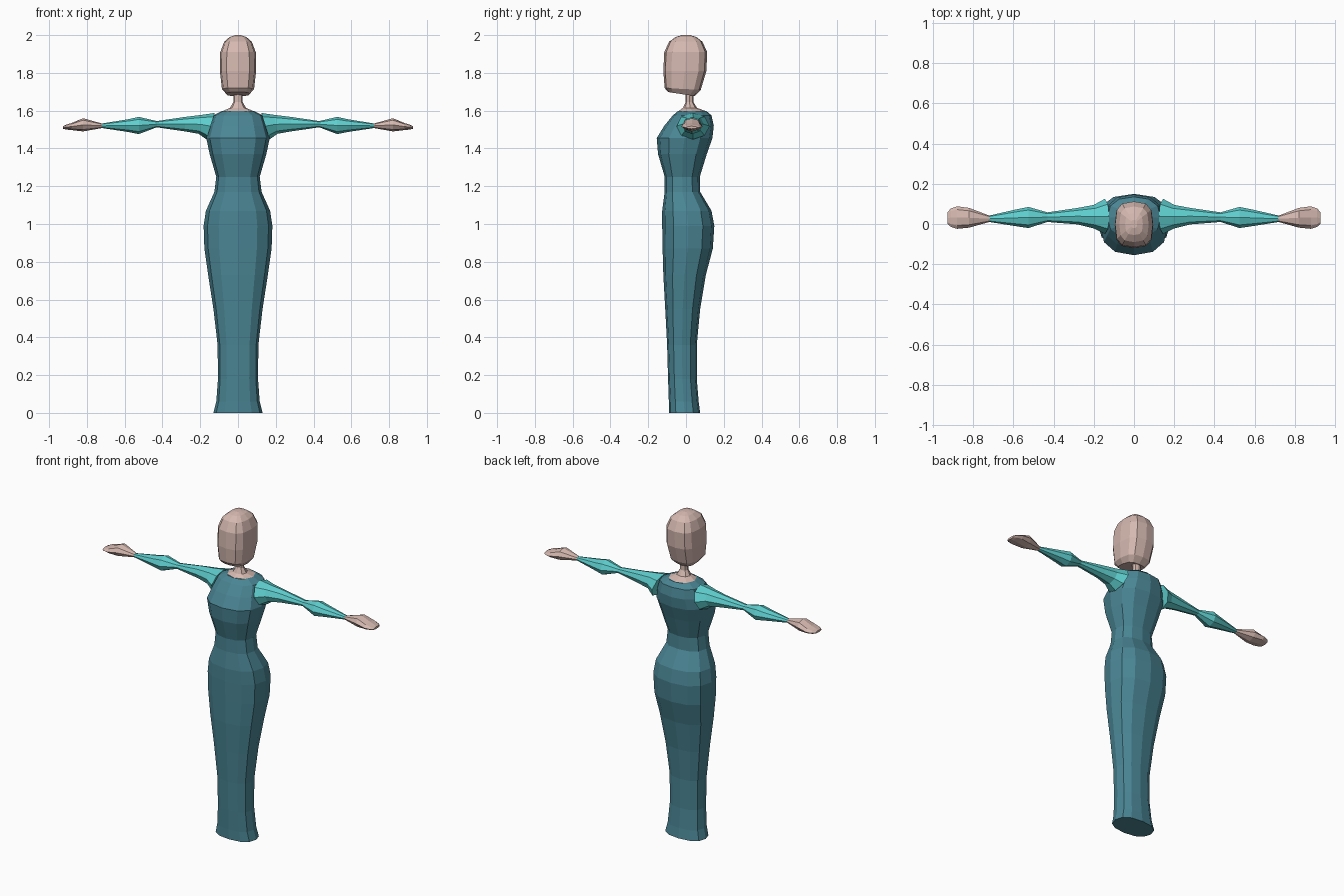
import bpy, bmesh, math


def material(name, rgb):
    m = bpy.data.materials.new(name)
    m.diffuse_color = (*rgb, 1)
    return m


dress_teal = material("dress teal", (0.068, 0.235, 0.295))
sleeve_aqua = material("sleeve aqua", (0.115, 0.62, 0.62))
skin = material("skin", (0.66, 0.48, 0.43))


def outline(n, power):
    """Unit rounded-square outline with n points."""
    pts = []
    for i in range(n):
        a = 2 * math.pi * i / n
        c, s = math.cos(a), math.sin(a)
        pts.append(tuple(math.copysign(abs(v) ** (2 / power), v) if abs(v) > 1e-6 else 0
                         for v in (c, s)))
    return pts


def loft(name, rings, mat):
    """Skin a list of point rings into one flat-shaded, capped solid."""
    bm = bmesh.new()
    loops = [[bm.verts.new(p) for p in ring] for ring in rings]
    n = len(loops[0])
    for a, b in zip(loops, loops[1:]):
        for i in range(n):
            j = (i + 1) % n
            bm.faces.new((a[i], a[j], b[j], b[i]))
    bm.faces.new(loops[0][::-1])
    bm.faces.new(loops[-1])
    bmesh.ops.recalc_face_normals(bm, faces=bm.faces)
    me = bpy.data.meshes.new(name)
    bm.to_mesh(me)
    bm.free()
    me.materials.append(mat)
    ob = bpy.data.objects.new(name, me)
    bpy.context.collection.objects.link(ob)
    return ob


def upright(profile, n, power):
    """Rings from (z, half width, front y, back y[, slope along y])."""
    rings = []
    for z, w, f, b, *slope in profile:
        k = slope[0] if slope else 0
        m, d = (f + b) / 2, (b - f) / 2
        rings.append([(w * u, m + d * v, z + k * d * v) for u, v in outline(n, power)])
    return rings


def sideways(profile, side, n, power):
    """Rings from (x, bottom z, top z, front y, back y[, lean])."""
    rings = []
    for x, lo, hi, f, b, *lean in profile:
        k = lean[0] if lean else 0
        rings.append([(side * (x - k * v), (f + b) / 2 + (b - f) / 2 * u,
                       (lo + hi) / 2 + (hi - lo) / 2 * v) for u, v in outline(n, power)])
    return rings


# Long dress with flared hem, hips, waist and bust
dress = [
    (0.0, 0.13, -0.09, 0.075), (0.06, 0.115, -0.091, 0.067), (0.18, 0.106, -0.095, 0.057),
    (0.36, 0.108, -0.10, 0.057), (0.55, 0.13, -0.11, 0.075), (0.73, 0.158, -0.12, 0.105),
    (0.87, 0.178, -0.124, 0.142), (0.99, 0.182, -0.126, 0.15), (1.07, 0.17, -0.126, 0.135),
    (1.17, 0.125, -0.113, 0.075), (1.25, 0.115, -0.113, 0.073), (1.37, 0.15, -0.148, 0.11),
    (1.455, 0.168, -0.155, 0.14), (1.52, 0.15, -0.115, 0.147), (1.575, 0.132, -0.07, 0.135),
    (1.598, 0.085, -0.042, 0.108)]
loft("dress", upright(dress, 12, 2.4), dress_teal)

# Collar and neck
neck = [(1.597, 0.084, -0.041, 0.107), (1.615, 0.042, -0.016, 0.058),
        (1.645, 0.025, -0.002, 0.04), (1.72, 0.025, -0.002, 0.04)]
loft("neck", upright(neck, 8, 2.2), skin)

# Head, with a jaw that slopes towards the chin
head = [
    (1.688, 0.062, -0.095, 0.045, -0.15), (1.715, 0.085, -0.113, 0.078, -0.05),
    (1.81, 0.096, -0.12, 0.108), (1.91, 0.094, -0.115, 0.112),
    (1.965, 0.073, -0.09, 0.087), (1.99, 0.044, -0.055, 0.055), (2.0, 0.015, -0.02, 0.02)]
loft("head", upright(head, 12, 3.0), skin)

# Sleeves and hands, one pair per side
sleeve = [
    (0.145, 1.448, 1.588, -0.05, 0.125, 0.022), (0.2, 1.478, 1.578, -0.022, 0.095, 0.01),
    (0.28, 1.49, 1.567, -0.002, 0.08), (0.43, 1.512, 1.545, 0.01, 0.058),
    (0.525, 1.476, 1.567, -0.02, 0.085), (0.58, 1.487, 1.555, -0.012, 0.074),
    (0.72, 1.508, 1.532, 0.01, 0.042)]
hand = [
    (0.72, 1.508, 1.532, 0.01, 0.042), (0.82, 1.49, 1.56, -0.018, 0.08),
    (0.88, 1.497, 1.535, -0.024, 0.088), (0.91, 1.5, 1.526, -0.015, 0.078),
    (0.927, 1.504, 1.518, 0.0, 0.06)]
for label, side in (("right", 1), ("left", -1)):
    loft(label + "_sleeve", sideways(sleeve, side, 8, 2.0), sleeve_aqua)
    loft(label + "_hand", sideways(hand, side, 8, 2.0), skin)
